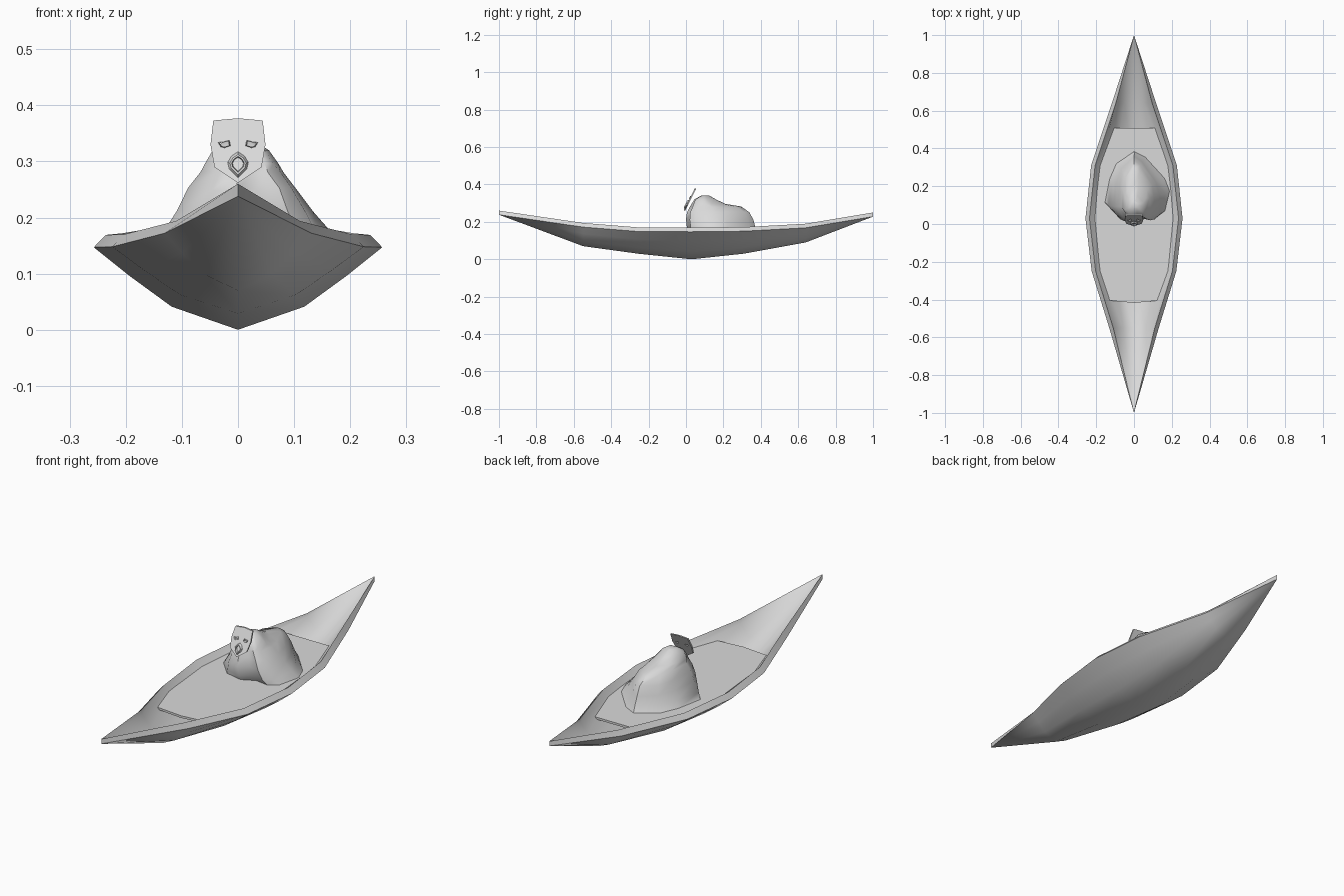
import bpy, bmesh, math, random

if "Cube" in bpy.data.objects:
    bpy.data.objects.remove(bpy.data.objects["Cube"])

random.seed(4)
grey = bpy.data.materials.new("light_grey")
grey.diffuse_color = (0.7, 0.7, 0.7, 1)
grey.use_nodes = True
grey.node_tree.nodes["Principled BSDF"].inputs["Base Color"].default_value = grey.diffuse_color


def make(name, verts, faces, angle=None):
    """Build a clean mesh object, optionally smooth below an angle."""
    bm = bmesh.new()
    vs = [bm.verts.new(v) for v in verts]
    for f in faces:
        bm.faces.new([vs[i] for i in f])
    bmesh.ops.remove_doubles(bm, verts=bm.verts, dist=1e-4)
    bmesh.ops.recalc_face_normals(bm, faces=bm.faces)
    me = bpy.data.meshes.new(name)
    bm.to_mesh(me)
    bm.free()
    me.materials.append(grey)
    ob = bpy.data.objects.new(name, me)
    bpy.context.collection.objects.link(ob)
    if angle:
        bpy.ops.object.select_all(action='DESELECT')
        ob.select_set(True)
        bpy.context.view_layer.objects.active = ob
        bpy.ops.object.shade_smooth_by_angle(angle=math.radians(angle))
    return ob


def loft(rings, caps=False):
    """Vertices and faces joining closed rings of equal size."""
    n = len(rings[0])
    verts = [p for r in rings for p in r]
    faces = [(a * n + i, a * n + (i + 1) % n, (a + 1) * n + (i + 1) % n, (a + 1) * n + i)
             for a in range(len(rings) - 1) for i in range(n)]
    if caps:
        faces += [tuple(range(n)), tuple(range((len(rings) - 1) * n, len(rings) * n))]
    return verts, faces


# Hull: stations of (y, half width, keel height, rim height)
stations = [(-1, 0, .238, .238), (-.55, .131, .07, .172), (-.25, .224, .029, .148),
            (.03, .257, 0, .147), (.31, .227, .03, .15), (.64, .117, .09, .168),
            (1, 0, .228, .228)]


def section(y, w, k, r):
    d, t = r - k, .022
    rim = max(w - .021, 0)
    right = [(.46 * w, k + .28 * d), (.75 * w, k + .65 * d), (w, r),
             (rim, r + t), (.8 * w, r + t - .2 * d), (.44 * w, k + .28 * d + t)]
    loop = [(0, k)] + right + [(0, k + t)] + [(-x, z) for x, z in reversed(right)]
    return [(x, y, z) for x, z in loop]


hv, hf = loft([section(*s) for s in stations])
# Drop faces that collapse at the pointed tips
hull_faces = []
for f in hf:
    unique = []
    for i in f:
        if all(math.dist(hv[i], hv[j]) > 1e-4 for j in unique):
            unique.append(i)
    if len(unique) > 2:
        hull_faces.append(tuple(unique))
make("boat_hull", hv, hull_faces, 55)

# Floor boards: thin slab resting inside the hull
half = [(.128, -.405), (.18, -.25), (.207, .03), (.184, .31), (.116, .508)]
outline = [(0, -.418)] + half + [(-x, y) for x, y in reversed(half)]
make("floor", *loft([[(x, y, z) for x, y in outline] for z in (.136, .146)], True))

# Seated cloaked body: hem outline narrowed and shifted up to the shoulders
hem = [(0, .02), (.06, .05), (.125, .04), (.165, .07), (.19, .175), (.165, .24),
       (.06, .355), (0, .385), (-.095, .32), (-.13, .24), (-.155, .115), (-.085, .04)]
levels = [(.144, 1, .02, .385), (.172, .86, .005, .37), (.212, .71, .0, .36),
          (.25, .57, .005, .338), (.282, .44, .02, .295), (.296, .38, .03, .21),
          (.32, .29, .045, .16), (.34, .13, .08, .125)]
rings = []
for n, (z, s, y0, y1) in enumerate(levels):
    j = .003 if 0 < n < 5 else 0
    rings.append([(x * s + random.uniform(-j, j),
                   y0 + (y - .02) / .365 * (y1 - y0),
                   z + random.uniform(-j, j)) for x, y in hem])
make("cloaked_body", *loft(rings, True), 55)


# Mask: a leaning plate; forward is an offset towards the front
def on_mask(x, z, forward=0):
    return (x, -.008 + (z - .262) * .5 - forward, z)


def prism(name, pts, near, far):
    return make(name, *loft([[on_mask(x, z, f) for x, z in pts] for f in (near, far)], True))


side = [(.042, .29), (.049, .33), (.044, .373)]
face = [(0, .262)] + side + [(0, .377)] + [(-x, z) for x, z in reversed(side)]
mask = prism("mask", face, .004, -.004)


# Raised rim around an opening, scaled about a centre
def ring(name, pts, cx, cz, steps):
    make(name, *loft([[on_mask(cx + x * s, cz + z * s, f) for x, z in pts]
                      for s, f in steps]))


# Slanted eye openings cut through the mask, each with a raised lid
eye = [(-.011, -.003), (0, -.007), (.007, -.005), (.012, .003), (.002, .004), (-.009, .007)]
for m, label in ((1, "right"), (-1, "left")):
    pts = [(m * x, z) for x, z in eye]
    cutter = prism(label + "_eye_cutter",
                   [(m * .024 + x * .7, .331 + z * .7) for x, z in pts], .03, -.03)
    cutter.hide_render = True
    cutter.hide_viewport = True
    cut = mask.modifiers.new(label + "_eye", 'BOOLEAN')
    cut.object, cut.operation, cut.solver = cutter, 'DIFFERENCE', 'EXACT'
    ring(label + "_eyelid", pts, m * .024, .331, [(1, .003), (.85, .008), (.7, -.004)])

# Open beak: raised diamond-shaped rim on the mask
diamond = [(0, -.026), (.016, -.01), (.019, .002), (.012, .014),
           (0, .022), (-.012, .014), (-.019, .002), (-.016, -.01)]
ring("beak", diamond, 0, .296, [(1, .003), (.75, .012), (.6, .012), (.5, .003)])
